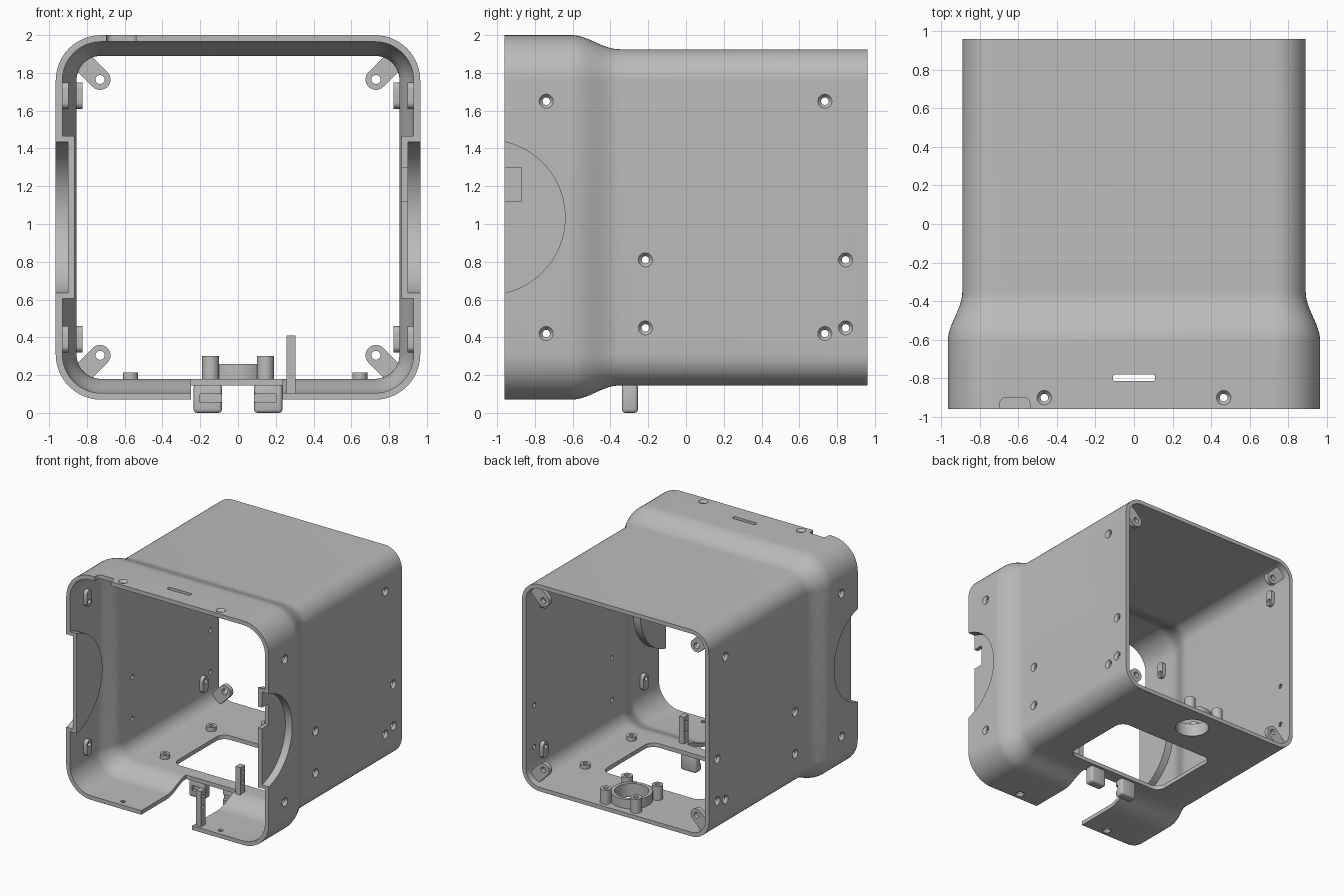
import bpy, bmesh
from math import sin, cos, pi
from mathutils import Vector

cube = bpy.data.objects.get("Cube")
if cube:
    bpy.data.objects.remove(cube, do_unlink=True)

grey = bpy.data.materials.new("plain grey")
grey.use_nodes = True
grey.diffuse_color = (0.5, 0.5, 0.5, 1)
grey.node_tree.nodes["Principled BSDF"].inputs["Base Color"].default_value = (0.5, 0.5, 0.5, 1)

MID = 1.035          # height of the tube axis
WALL = 0.035
FRONT, BACK = -0.96, 0.96


# ---------- helpers ----------
def finish(name, bm):
    bmesh.ops.recalc_face_normals(bm, faces=bm.faces)
    mesh = bpy.data.meshes.new(name)
    bm.to_mesh(mesh)
    bm.free()
    mesh.materials.append(grey)
    obj = bpy.data.objects.new(name, mesh)
    bpy.context.collection.objects.link(obj)
    return obj


def prism(name, pts, axis, lo, hi, taper=1.0):
    """Extrude a 2D outline along an axis; taper scales the far end."""
    mid = sum((Vector(p) for p in pts), Vector((0, 0))) / len(pts)
    bm = bmesh.new()
    rings = []
    for w, s in ((lo, 1.0), (hi, taper)):
        ring = []
        for p in pts:
            co = list(mid + (Vector(p) - mid) * s)
            co.insert("xyz".index(axis), w)
            ring.append(bm.verts.new(co))
        rings.append(ring)
    a, b = rings
    for i in range(len(a)):
        j = (i + 1) % len(a)
        bm.faces.new((a[i], a[j], b[j], b[i]))
    bm.faces.new(a)
    bm.faces.new(b[::-1])
    return finish(name, bm)


def circle(u, v, r, n=24):
    return [(u + r * cos(2 * pi * i / n), v + r * sin(2 * pi * i / n)) for i in range(n)]


def rounded(u0, u1, v0, v1, r, n=8):
    pts = []
    for k, (u, v) in enumerate(((u1 - r, v1 - r), (u0 + r, v1 - r), (u0 + r, v0 + r), (u1 - r, v0 + r))):
        for i in range(n + 1):
            a = pi / 2 * (k + i / n)
            pts.append((u + r * cos(a), v + r * sin(a)))
    return pts


def rect(u0, u1, v0, v1):
    return [(u0, v0), (u1, v0), (u1, v1), (u0, v1)]


def boolean(obj, tools, op="DIFFERENCE", keep=False):
    for t in tools:
        m = obj.modifiers.new("cut", "BOOLEAN")
        m.object, m.operation, m.solver = t, op, "EXACT"
    bpy.context.view_layer.update()
    dg = bpy.context.evaluated_depsgraph_get()
    mesh = bpy.data.meshes.new_from_object(obj.evaluated_get(dg))
    obj.modifiers.clear()
    obj.data = mesh
    if not keep:
        for t in tools:
            bpy.data.objects.remove(t, do_unlink=True)


def screw_hole(axis, u, v, outer):
    """Countersunk hole through a wall whose outer face is at `outer`."""
    d = 1 if outer > (MID if axis == "z" else 0) else -1
    return [prism("hole", circle(u, v, 0.02, 16), axis, outer + 0.02 * d, outer - 0.12 * d),
            prism("sink", circle(u, v, 0.039), axis, outer + 0.002 * d, outer - 0.022 * d, 0.5)]


# ---------- flared square tube ----------
def tube_ring(bm, y, grow, inset):
    h = 0.89 + grow - inset
    return [bm.verts.new((x, y, z)) for x, z in
            rounded(-h, h, MID - h, MID + h, 0.165 + grow - inset, 12)]


stations = [(FRONT, 0.075)]
for i in range(15):
    t = i / 14
    stations.append((-0.61 + 0.26 * t, 0.075 * (1 + cos(pi * t)) / 2))
stations.append((BACK, 0.0))
bm = bmesh.new()
rings = [tube_ring(bm, y, g, 0) for y, g in stations]
rings += [tube_ring(bm, y, g, WALL) for y, g in reversed(stations)]
for k, a in enumerate(rings):
    b = rings[(k + 1) % len(rings)]
    for i in range(len(a)):
        j = (i + 1) % len(a)
        bm.faces.new((a[i], a[j], b[j], b[i]))
shell = finish("housing_shell", bm)

# thick round pads in the side walls, later hollowed from outside
pads, cuts = [], []
for s in (1, -1):
    pad = [p for p in circle(-1.05, MID, 0.44, 96) if p[0] > FRONT]
    half = (0.44 ** 2 - 0.09 ** 2) ** 0.5
    pad.sort(key=lambda p: p[1])
    pad = [(FRONT, MID - half)] + pad + [(FRONT, MID + half)]
    pads.append(prism("pad", pad, "x", 0.865 * s, 0.945 * s))
    cuts.append(prism("pocket", circle(-1.05, MID, 0.41, 96), "x", 0.9 * s, 1.1 * s))
boolean(shell, pads, "UNION")

# cut-outs in the top, floor and pocket
cuts += [
    prism("pocket_notch", rect(-1.1, -0.87, 1.12, 1.3), "x", 0.8, 1.0),
    prism("top_notch", rounded(-0.695, -0.54, -1.1, -0.9, 0.03), "z", 1.9, 2.1),
    prism("top_slot", rounded(-0.11, 0.11, -0.815, -0.78, 0.015), "z", 1.9, 2.1),
    prism("floor_slot", rect(-0.25, 0.235, -1.1, -0.35), "z", -0.1, 0.3),
    prism("floor_window", rounded(-0.46, 0.5, -0.235, 0.44, 0.08), "z", 0, 0.3),
    prism("ring_hole", circle(0, 0.74, 0.135, 40), "z", 0, 0.3),
]
for x in (-0.465, 0.465):
    cuts += screw_hole("z", x, -0.9, 2.0) + screw_hole("z", x, -0.9, 0.07)

# side screw holes, with oblong bosses behind the outer four
bosses = []
for s, side in ((1, "left"), (-1, "right")):
    for y, outer, end in ((-0.74, 0.965, "front"), (0.735, 0.89, "back")):
        for z, z0, z1, level in ((1.65, 1.61, 1.75, "upper"), (0.42, 0.32, 0.46, "lower")):
            holes = screw_hole("x", y, z, outer * s)
            inner = outer - WALL
            boss = prism(f"wall_boss_{end}_{level}_{side}",
                         rounded(y - 0.035, y + 0.035, z0, z1, 0.034), "x",
                         (inner + 0.005) * s, (inner - 0.033) * s)
            boolean(boss, holes[:1], keep=True)
            bosses.append(boss)
            cuts += holes
    for y in (-0.215, 0.845):
        for z in (0.81, 0.45):
            cuts += screw_hole("x", y, z, 0.89 * s)
boolean(shell, cuts)
parts = [shell] + bosses

# ---------- diagonal corner tabs at the back ----------
for sx in (1, -1):
    for sz in (1, -1):
        pts = [(0.055 * cos(a), 0.055 * sin(a)) for a in (pi / 2 + pi * i / 16 for i in range(17))]
        pts += [(0.13, -0.055), (0.13, 0.055)]
        c = cos(pi / 4)
        outline = [(sx * (0.73 + (u - v) * c), MID + sz * (0.73 + (u + v) * c)) for u, v in pts]
        tab = prism("corner_tab", outline, "y", 0.86, 0.9)
        boolean(tab, [prism("hole", circle(sx * 0.73, MID + sz * 0.73, 0.024), "y", 0.8, 1.0)])
        parts.append(tab)


# ---------- floor standoffs ----------
def standoff(name, x, y, r, top, hole):
    post = prism(name, circle(x, y, r), "z", 0.165, top)
    boolean(post, [prism("hole", circle(x, y, hole, 16), "z", 0.185, top + 0.1)])
    parts.append(post)


for x in (-0.57, 0.645):
    for y in (-0.18, 0.45):
        standoff("floor_standoff", x, y, 0.04, 0.215, 0.018)
for x in (-0.145, 0.145):
    for y in (0.595, 0.885):
        standoff("ring_standoff", x, y, 0.045, 0.3, 0.02)
collar = prism("ring_collar", circle(0, 0.74, 0.165, 40), "z", 0.16, 0.26)
boolean(collar, [prism("hole", circle(0, 0.74, 0.135, 40), "z", 0.1, 0.4)])
parts.append(collar)

# ---------- upright drilled posts ----------
for y, base in ((-0.91, 0.09), (-0.37, 0.15)):
    post = prism("upright_post", rect(0.257, 0.305, y - 0.03, y + 0.03), "z", base, 0.41)
    boolean(post, [prism("hole", circle(y, z, 0.014, 16), "x", 0.2, 0.4) for z in (0.27, 0.36)])
    parts.append(post)

# ---------- hooked feet under the floor bridge ----------
for s, side in ((1, "left"), (-1, "right")):
    foot = prism("foot_" + side, rect(0.085 * s, 0.235 * s, -0.34, -0.255), "z", 0, 0.155)
    bev = foot.modifiers.new("soft", "BEVEL")
    bev.width, bev.segments = 0.018, 3
    boolean(foot, [prism("groove", rect(0.05 * s, 0.2 * s, 0.055, 0.1), "y", -0.4, -0.31)])
    parts.append(foot)

# ---------- smooth shading with sharp edges ----------
bpy.ops.object.select_all(action="DESELECT")
for p in parts:
    p.select_set(True)
bpy.context.view_layer.objects.active = shell
bpy.ops.object.shade_smooth_by_angle(angle=pi / 6)
